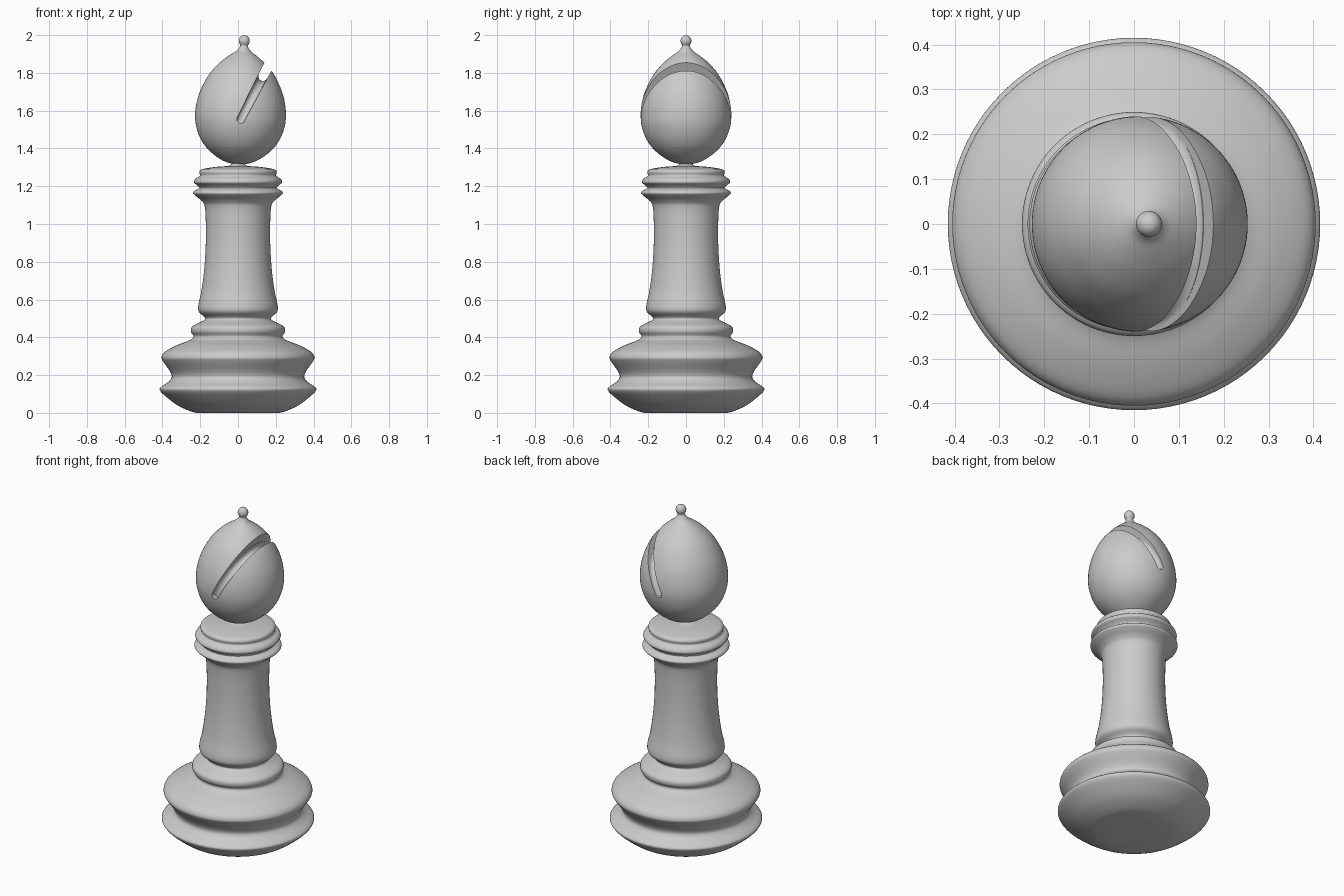
import bpy, bmesh, math
from mathutils import Matrix, Vector

if "Cube" in bpy.data.objects:
    bpy.data.objects.remove(bpy.data.objects["Cube"])

SEG = 96
grey = bpy.data.materials.new("plain_grey")
grey.diffuse_color = (0.6, 0.6, 0.6, 1)
grey.use_nodes = True
grey.node_tree.nodes["Principled BSDF"].inputs["Base Color"].default_value = grey.diffuse_color


def spline(pts, n=4):
    # Catmull-Rom smoothing of a profile
    out = []
    for i in range(len(pts) - 1):
        a, b = Vector(pts[max(i - 1, 0)]), Vector(pts[i])
        c, d = Vector(pts[i + 1]), Vector(pts[min(i + 2, len(pts) - 1)])
        for k in range(n):
            t = k / n
            p = 0.5 * (2 * b + (c - a) * t + (2 * a - 5 * b + 4 * c - d) * t * t
                       + (3 * b - a - 3 * c + d) * t ** 3)
            out.append((max(p.x, 0), p.y))
    return out + [pts[-1]]


def finish(name, bm):
    bmesh.ops.remove_doubles(bm, verts=bm.verts, dist=1e-5)
    bmesh.ops.recalc_face_normals(bm, faces=bm.faces)
    me = bpy.data.meshes.new(name)
    bm.to_mesh(me)
    bm.free()
    me.materials.append(grey)
    ob = bpy.data.objects.new(name, me)
    bpy.context.collection.objects.link(ob)
    return ob


def lathe(name, prof):
    bm = bmesh.new()
    rings = [[bm.verts.new((r * math.cos(2 * math.pi * i / SEG), r * math.sin(2 * math.pi * i / SEG), z))
              for i in range(SEG)] for r, z in prof]
    for a, b in zip(rings, rings[1:]):
        for i in range(SEG):
            j = (i + 1) % SEG
            bm.faces.new((a[i], a[j], b[j], b[i]))
    bmesh.ops.dissolve_degenerate(bm, dist=1e-5, edges=bm.edges)
    return finish(name, bm)


def activate(ob):
    bpy.ops.object.select_all(action='DESELECT')
    ob.select_set(True)
    bpy.context.view_layer.objects.active = ob


def subtract(ob, cutter):
    m = ob.modifiers.new("cut", 'BOOLEAN')
    m.operation, m.solver, m.object = 'DIFFERENCE', 'EXACT', cutter
    activate(ob)
    bpy.ops.object.modifier_apply(modifier=m.name)
    bpy.data.objects.remove(cutter)


# turned body: base rings, column and collar
body = lathe("body", [(0, 0), (0.12, 0)] + spline([
    (0.22, 0.0), (0.26, 0.012), (0.32, 0.04), (0.38, 0.085), (0.413, 0.118), (0.408, 0.137),
    (0.37, 0.163), (0.351, 0.188), (0.36, 0.22), (0.395, 0.27), (0.405, 0.295), (0.385, 0.325),
    (0.32, 0.36), (0.255, 0.385), (0.236, 0.405), (0.249, 0.43), (0.243, 0.457), (0.2, 0.48),
    (0.175, 0.495), (0.18, 0.51), (0.207, 0.535), (0.21, 0.57), (0.193, 0.65), (0.177, 0.78),
    (0.17, 0.93), (0.174, 1.08), (0.19, 1.12), (0.222, 1.147), (0.237, 1.162), (0.23, 1.176),
    (0.205, 1.19), (0.216, 1.205), (0.233, 1.22), (0.225, 1.24), (0.202, 1.255), (0.205, 1.275),
    (0.19, 1.29), (0.12, 1.302), (0.045, 1.309), (0.035, 1.325)]) + [(0, 1.33)])

# egg-shaped head with its little ball on top, leaning slightly
base_z = 1.315
head = lathe("head", spline([
    (0, 1.315), (0.06, 1.324), (0.115, 1.35), (0.175, 1.4), (0.215, 1.46), (0.237, 1.53),
    (0.24, 1.59), (0.232, 1.65), (0.212, 1.715), (0.17, 1.795), (0.12, 1.853), (0.075, 1.89),
    (0.042, 1.913), (0.026, 1.932), (0.02, 1.945), (0.026, 1.957), (0.029, 1.971),
    (0.024, 1.987), (0.013, 1.997), (0, 2.0)], 4))
piv = Matrix.Translation((0, 0, base_z))
head.data.transform(piv @ Matrix.Rotation(math.radians(2.9), 4, 'Y') @ piv.inverted())

# slit cutter: local x = across slit, y = through, z = along slit
w0, w1, length = 0.021, 0.029, 0.45
outline = [(w0 * math.cos(a), w0 * math.sin(a))
           for a in [math.pi + math.pi * k / 12 for k in range(13)]]
outline += [(w1, length), (-w1, length)]
bm = bmesh.new()
f = bm.faces.new([bm.verts.new((x, -0.4, z)) for x, z in outline])
ext = bmesh.ops.extrude_face_region(bm, geom=[f])["geom"]
bmesh.ops.translate(bm, vec=(0, 0.8, 0), verts=[v for v in ext if isinstance(v, bmesh.types.BMVert)])
cutter = finish("slit_cutter", bm)

# core with a hollowed rim leaves a rounded floor in the slit
R, h = 0.213, 0.024
rim = [(R + h - math.sqrt(max(h * h - n * n, 0)), n)
       for n in [-h * math.cos(math.pi * k / 12) for k in range(13)]]
core = lathe("slit_core", [(0, -0.06), (R + h, -0.06)] + rim + [(R + h, 0.06), (0, 0.06)])
core.data.transform(Matrix.Diagonal((1, 1, 1.08, 1)) @ Matrix.Rotation(math.pi / 2, 4, 'Y'))
subtract(cutter, core)
cutter.data.transform(Matrix.Translation((0.015, 0, 1.555)) @ Matrix.Rotation(math.radians(27.3), 4, 'Y'))
subtract(head, cutter)

for ob in (body, head):
    activate(ob)
    bpy.ops.object.shade_smooth_by_angle(angle=math.radians(40))
